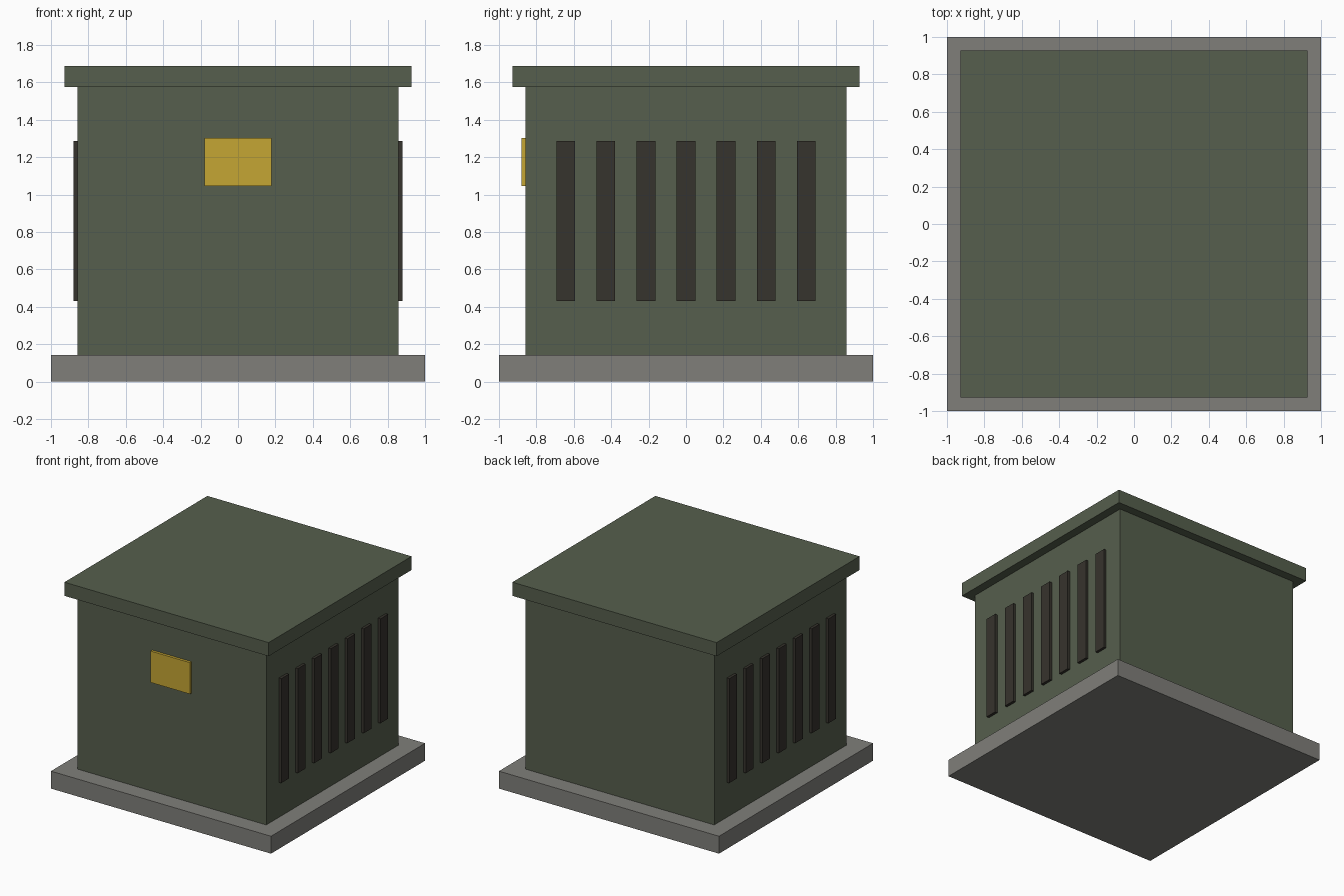
import bpy
from mathutils import Vector

cube = bpy.data.objects.get("Cube")
if cube:
    bpy.data.objects.remove(cube, do_unlink=True)


def material(name, rgb):
    mat = bpy.data.materials.new(name)
    mat.use_nodes = True
    mat.diffuse_color = (*rgb, 1)
    mat.node_tree.nodes["Principled BSDF"].inputs["Base Color"].default_value = (*rgb, 1)
    return mat


def box(name, low, high, mat):
    low, high = Vector(low), Vector(high)
    bpy.ops.mesh.primitive_cube_add(size=1, location=(low + high) / 2)
    obj = bpy.context.object
    obj.name = name
    obj.scale = high - low
    bpy.ops.object.transform_apply(location=False, rotation=False, scale=True)
    obj.data.materials.append(mat)
    return obj


green = material("olive green", (0.093, 0.114, 0.074))
concrete = material("concrete grey", (0.214, 0.212, 0.195))
dark = material("dark vent", (0.037, 0.033, 0.026))
yellow = material("sign yellow", (0.56, 0.38, 0.034))

BODY = 0.857   # half width of the cabinet
LID = 0.928    # half width of the lid
PROUD = 0.022  # how far vents and sign stand out
BASE_TOP, LID_BOTTOM, LID_TOP = 0.143, 1.575, 1.687

# Foundation, cabinet and overhanging lid
box("base_slab", (-1, -1, 0), (1, 1, BASE_TOP), concrete)
box("cabinet", (-BODY, -BODY, BASE_TOP), (BODY, BODY, LID_BOTTOM), green)
box("lid", (-LID, -LID, LID_BOTTOM), (LID, LID, LID_TOP), green)

# Warning sign on the front
box("warning_sign", (-0.179, -BODY - PROUD, 1.045), (0.179, -BODY + PROUD, 1.303), yellow)

# Seven vent slats on each side
for label, side in (("left", 1), ("right", -1)):
    for i in range(7):
        y = (i - 3) * 0.2143
        x = side * BODY
        box(f"{label}_vent_{i + 1}", (x - PROUD, y - 0.05, 0.43),
            (x + PROUD, y + 0.05, 1.288), dark)
